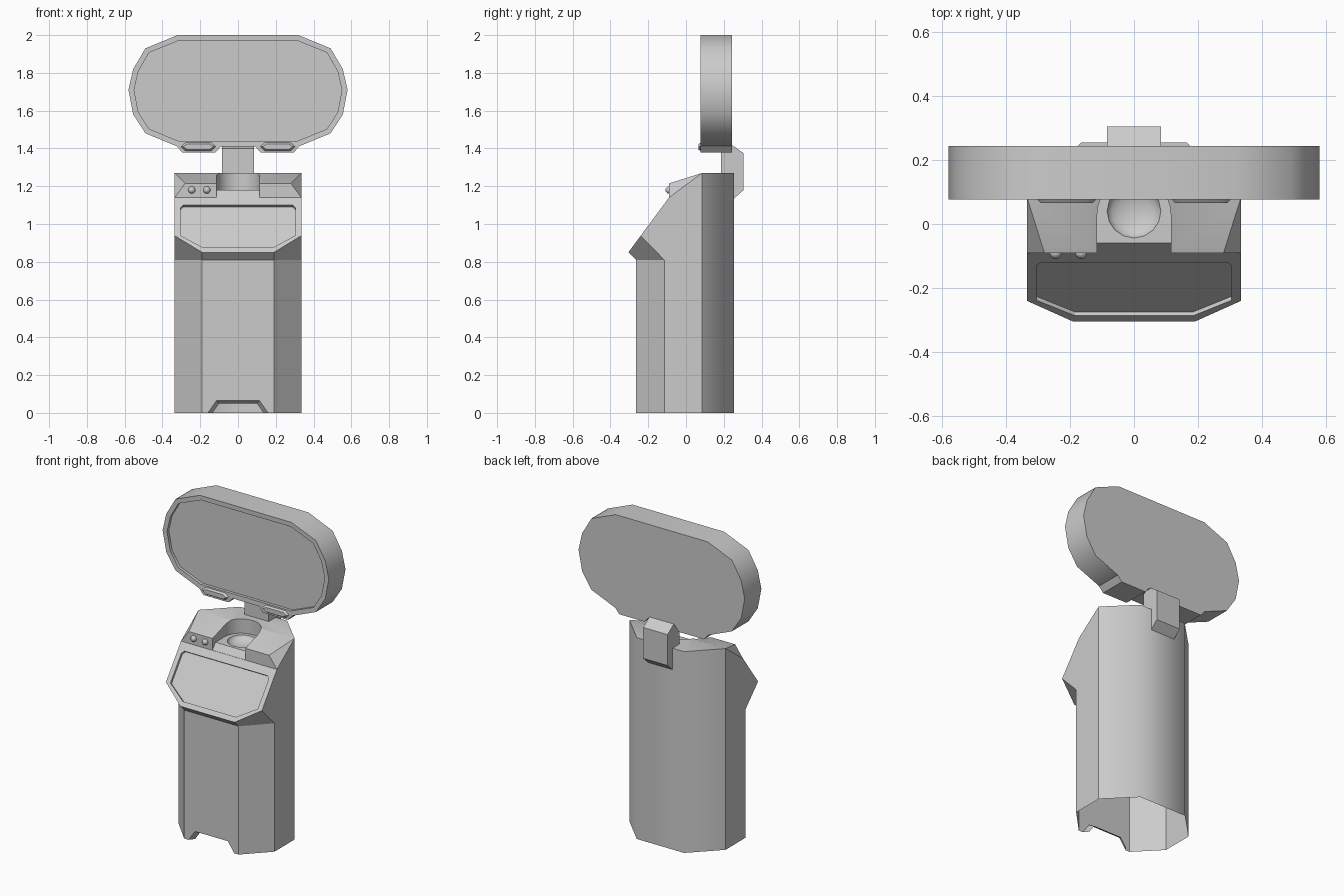
import bpy, bmesh, math
from mathutils import Vector

if "Cube" in bpy.data.objects:
    bpy.data.objects.remove(bpy.data.objects["Cube"])

grey = bpy.data.materials.new("light_grey")
grey.diffuse_color = (0.6, 0.6, 0.6, 1)
grey.use_nodes = True
grey.node_tree.nodes["Principled BSDF"].inputs["Base Color"].default_value = grey.diffuse_color


def make(name, verts, faces):
    """Mesh object with outward normals."""
    me = bpy.data.meshes.new(name)
    me.from_pydata([tuple(v) for v in verts], [], faces)
    bm = bmesh.new()
    bm.from_mesh(me)
    bmesh.ops.recalc_face_normals(bm, faces=bm.faces)
    bm.to_mesh(me)
    bm.free()
    me.materials.append(grey)
    ob = bpy.data.objects.new(name, me)
    bpy.context.collection.objects.link(ob)
    return ob


def loft(name, a, b):
    """Closed solid between two matching rings."""
    n = len(a)
    sides = [(i, (i + 1) % n, (i + 1) % n + n, i + n) for i in range(n)]
    return make(name, a + b, sides + [tuple(range(n)), tuple(range(n, 2 * n))])


def extrude_x(name, yz, x0, x1):
    return loft(name, [(x0, y, z) for y, z in yz], [(x1, y, z) for y, z in yz])


def mirrored(half):
    """Close a right-hand outline with its left-hand mirror."""
    return half + [(-x, z) for x, z in reversed(half)]


def activate(ob):
    bpy.ops.object.select_all(action='DESELECT')
    ob.select_set(True)
    bpy.context.view_layer.objects.active = ob


def cut(ob, cutter):
    mod = ob.modifiers.new("cut", 'BOOLEAN')
    mod.operation, mod.solver, mod.object = 'DIFFERENCE', 'EXACT', cutter
    activate(ob)
    bpy.ops.object.modifier_apply(modifier=mod.name)
    bpy.data.objects.remove(cutter)


def smooth(ob, degrees):
    activate(ob)
    bpy.ops.object.shade_smooth_by_angle(angle=math.radians(degrees))


# Cabinet: right-hand corners, mirrored to the left (index + 13)
R = [(.19, -.265, 0), (.335, -.115, 0), (.335, .085, 0), (.165, .255, 0),
     (.19, -.265, .81), (.335, -.115, .81),
     (.19, -.305, .85), (.335, -.24, .938), (.335, -.09, 1.14),
     (.28, -.09, 1.215), (.335, .085, 1.27), (.165, .255, 1.27)]
N = len(R)
side = [(0, 1, 5, 4), (1, 2, 10, 8, 7, 5), (2, 3, 11, 10),
        (4, 5, 7, 6), (8, 10, 9)]
across = [(0, 4), (4, 6), (8, 9), (9, 10), (10, 11), (11, 3)]
faces = side + [tuple(i + N for i in f) for f in side]
faces += [(a, b, b + N, a + N) for a, b in across]
faces += [(6, 7, 8, 8 + N, 7 + N, 6 + N), (0, 1, 2, 3, 3 + N, 2 + N, 1 + N, N)]
cabinet = make("cabinet", R + [(-x, y, z) for x, y, z in R], faces)

# Recessed panel in the sloping front
normal = Vector((0, -.803, .596))
panel = [Vector((x, -.305 + (z - .85) / 1.349, z)) for x, z in mirrored(
    [(.185, .875), (.305, .94), (.305, 1.085), (.29, 1.10)])]
cut(cabinet, loft("panel_cutter", [p + normal * .05 for p in panel],
                  [p - normal * .015 for p in panel]))

# Niche with a round back and a shallow bowl
cut(cabinet, extrude_x("niche_cutter", [
    (-.2, 1.1405), (-.0905, 1.1405), (-.06, 1.18), (.03, 1.18), (.03, 1.4), (-.2, 1.4)],
    -.115, .115))
arc = [(.115 * math.cos(t * math.pi / 16), .03 + .115 * math.sin(t * math.pi / 16))
       for t in range(17)]
arc = [(.115, -.02)] + arc + [(-.115, -.02)]
cut(cabinet, loft("niche_back_cutter", [(x, y, 1.18) for x, y in arc],
                  [(x, y, 1.4) for x, y in arc]))
bpy.ops.mesh.primitive_uv_sphere_add(segments=16, ring_count=10, radius=.085,
                                     location=(0, .04, 1.183))
bowl = bpy.context.object
bowl.scale.z = .45
cut(cabinet, bowl)

# Toe notch through the front wall
outer = mirrored([(.16, -.02), (.16, 0), (.115, .065)])
inner = mirrored([(.135, -.02), (.135, 0), (.1, .05)])
cut(cabinet, loft("notch_cutter", [(x, -.266, z) for x, z in outer],
                  [(x, -.235, z) for x, z in inner]))

# Open the underside and the back of the notch, leaving a hollow shell
bm = bmesh.new()
bm.from_mesh(cabinet.data)
gone = [f for f in bm.faces if all(v.co.z < .001 for v in f.verts)
        or all(abs(v.co.y + .235) < .001 and v.co.z < .1 for v in f.verts)]
bmesh.ops.delete(bm, geom=gone, context='FACES')
bm.to_mesh(cabinet.data)
bm.free()
smooth(cabinet, 30)
# The rear wall is rounded by shading
me = cabinet.data
for e in me.edges:
    a, b = (me.vertices[i].co for i in e.vertices)
    if min(a.y, b.y) > .25 and abs(a.z - b.z) > .5:
        e.use_edge_sharp = False

# Push buttons
for i, x in enumerate((-.245, -.165)):
    bpy.ops.mesh.primitive_uv_sphere_add(segments=16, ring_count=8, radius=.019,
                                         location=(x, -.09, 1.18))
    button = bpy.context.object
    button.name = f"button_{i + 1}"
    button.data.materials.append(grey)
    smooth(button, 40)

# Bracket behind the cabinet carrying the sign
extrude_x("bracket", [(.185, 1.2), (.185, 1.40), (.24, 1.42), (.305, 1.375),
                      (.305, 1.18), (.255, 1.135), (.235, 1.2)], -.085, .085)

# Oval sign with a rim and recessed front
oval = mirrored([(.32, 1.41), (.49, 1.48), (.555, 1.58), (.58, 1.71),
                 (.555, 1.82), (.49, 1.93), (.32, 2.0)])
sign = loft("sign", [(x, .077, z) for x, z in oval], [(x, .243, z) for x, z in oval])
bm = bmesh.new()
bm.from_mesh(sign.data)
front = [f for f in bm.faces if f.normal.y < -.9]
bmesh.ops.inset_region(bm, faces=front, thickness=.03)
for v in front[0].verts:
    v.co.y += .001
ext = bmesh.ops.extrude_face_region(bm, geom=front)
bmesh.ops.translate(bm, vec=(0, .018, 0),
                    verts=[g for g in ext["geom"] if isinstance(g, bmesh.types.BMVert)])
bmesh.ops.delete(bm, geom=[f for f in front if f.is_valid], context='FACES_ONLY')
bmesh.ops.recalc_face_normals(bm, faces=bm.faces)
bm.to_mesh(sign.data)
bm.free()
smooth(sign, 42)

# Lamp housings under the sign, each with a soft front lens
for s, label in ((1, "right"), (-1, "left")):
    tab = [(s * x, z) for x, z in [(.09, 1.412), (.12, 1.378), (.295, 1.378), (.325, 1.412)]]
    loft(f"lamp_housing_{label}", [(x, .077, z) for x, z in tab],
         [(x, .243, z) for x, z in tab])
    big = [(s * x, z) for x, z in [(.115, 1.41), (.14, 1.385), (.28, 1.385), (.305, 1.41),
                                   (.28, 1.432), (.14, 1.432)]]
    cx, cz = s * .21, 1.409
    lens = loft(f"lamp_lens_{label}", [(x, .08, z) for x, z in big],
                [(cx + (x - cx) * .85, .065, cz + (z - cz) * .6) for x, z in big])
    smooth(lens, 50)
